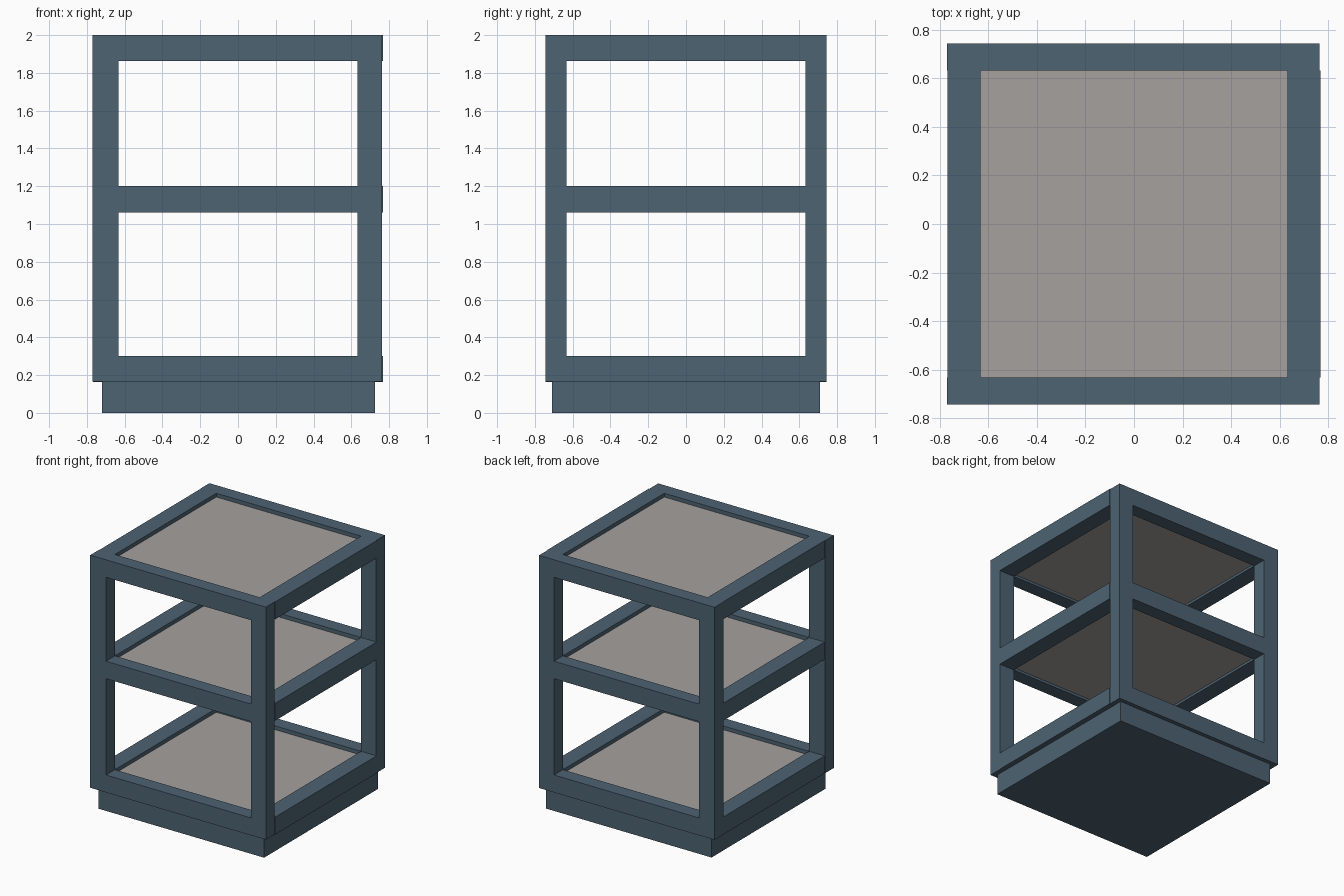
import bpy

if "Cube" in bpy.data.objects:
    bpy.data.objects.remove(bpy.data.objects["Cube"])


def material(name, color):
    m = bpy.data.materials.new(name)
    m.diffuse_color = color
    m.use_nodes = True
    m.node_tree.nodes["Principled BSDF"].inputs["Base Color"].default_value = m.diffuse_color
    return m


frame_mat = material("slate_blue", (0.075, 0.125, 0.17, 1))
panel_mat = material("warm_grey", (0.38, 0.355, 0.345, 1))


def box(name, lo, hi, mat):
    bpy.ops.mesh.primitive_cube_add(size=1, location=[(a + b) / 2 for a, b in zip(lo, hi)])
    o = bpy.context.object
    o.name = name
    o.scale = [b - a for a, b in zip(lo, hi)]
    bpy.ops.object.transform_apply(location=False, rotation=False, scale=True)
    o.data.materials.append(mat)
    return o


X, Y, INNER = 0.767, 0.743, 0.632   # outer half sizes and half opening
BOTTOM, TOP, RAIL = 0.165, 2.0, 0.138

# Recessed plinth
box("plinth", (-0.72, -0.71, 0), (0.725, 0.71, BOTTOM), frame_mat)

# Four corner posts
for side, x0, x1 in (("left", -0.77, -INNER), ("right", INNER, 0.763)):
    for end, y0, y1 in (("front", -Y, -INNER), ("back", INNER, Y)):
        box(f"{end}_{side}_post", (x0, y0, BOTTOM), (x1, y1, TOP), frame_mat)

# Three levels of rails, each holding a slightly recessed panel
for level, z1 in (("lower", 0.302), ("middle", 1.20), ("top", TOP)):
    z0 = z1 - RAIL
    box(f"{level}_front_rail", (-INNER, -Y, z0), (INNER, -INNER, z1), frame_mat)
    box(f"{level}_back_rail", (-INNER, INNER, z0), (INNER, Y, z1), frame_mat)
    box(f"{level}_left_rail", (-X, -INNER, z0), (-INNER, INNER, z1), frame_mat)
    box(f"{level}_right_rail", (INNER, -INNER, z0), (X, INNER, z1), frame_mat)
    box(f"{level}_panel", (-INNER, -INNER, z0 + 0.02), (INNER, INNER, z1 - 0.03), panel_mat)
